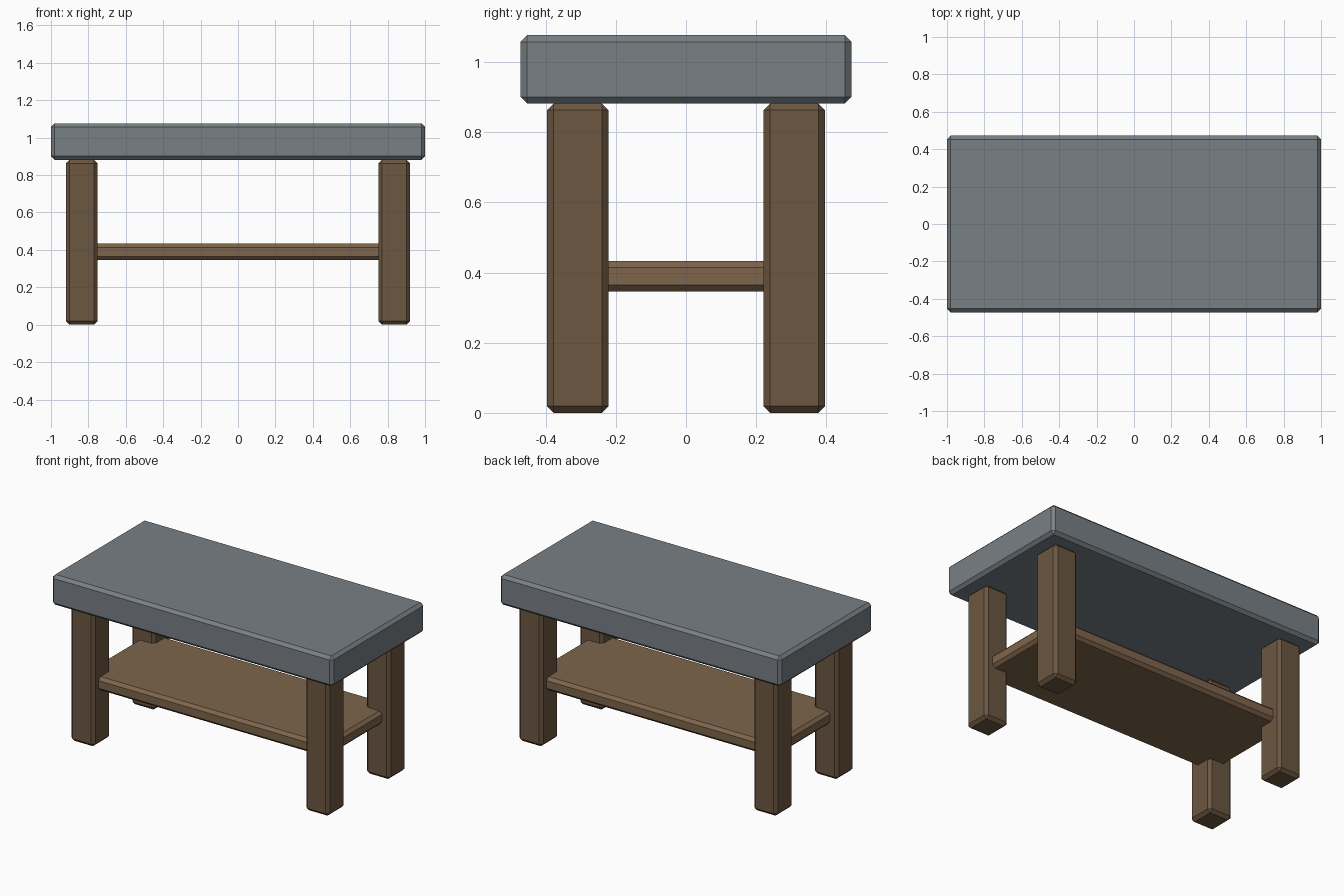
import bpy

if "Cube" in bpy.data.objects:
    bpy.data.objects.remove(bpy.data.objects["Cube"])


def material(name, rgb):
    mat = bpy.data.materials.new(name)
    mat.diffuse_color = (*rgb, 1.0)
    mat.use_nodes = True
    mat.node_tree.nodes["Principled BSDF"].inputs["Base Color"].default_value = mat.diffuse_color
    return mat


def chamfered_box(name, lo, hi, mat, chamfer=0.019):
    """Box between two corners, with a single flat chamfer on every edge."""
    centre = [(a + b) / 2 for a, b in zip(lo, hi)]
    size = [b - a for a, b in zip(lo, hi)]
    bpy.ops.mesh.primitive_cube_add(size=1, location=centre)
    ob = bpy.context.object
    ob.name = name
    ob.scale = size
    bpy.ops.object.transform_apply(location=False, rotation=False, scale=True)
    bevel = ob.modifiers.new("chamfer", 'BEVEL')
    bevel.width = chamfer
    bevel.segments = 1
    bevel.limit_method = 'NONE'
    ob.data.materials.append(mat)
    return ob


stone = material("grey_top", (0.19, 0.215, 0.235))
dark_wood = material("leg_wood", (0.15, 0.095, 0.052))
light_wood = material("shelf_wood", (0.21, 0.13, 0.072))

# Thick table top
chamfered_box("table_top", (-1, -0.472, 0.882), (1, 0.472, 1.077), stone)

# Lower shelf, its corners let into the legs
chamfered_box("shelf", (-0.87, -0.345, 0.346), (0.87, 0.345, 0.433), light_wood)

# Four square legs
for side, sx in (("left", -1), ("right", 1)):
    for end, sy in (("front", -1), ("back", 1)):
        x, y = sx * 0.835, sy * 0.3085
        chamfered_box(f"{end}_{side}_leg",
                      (x - 0.085, y - 0.088, 0), (x + 0.085, y + 0.088, 0.882),
                      dark_wood)
